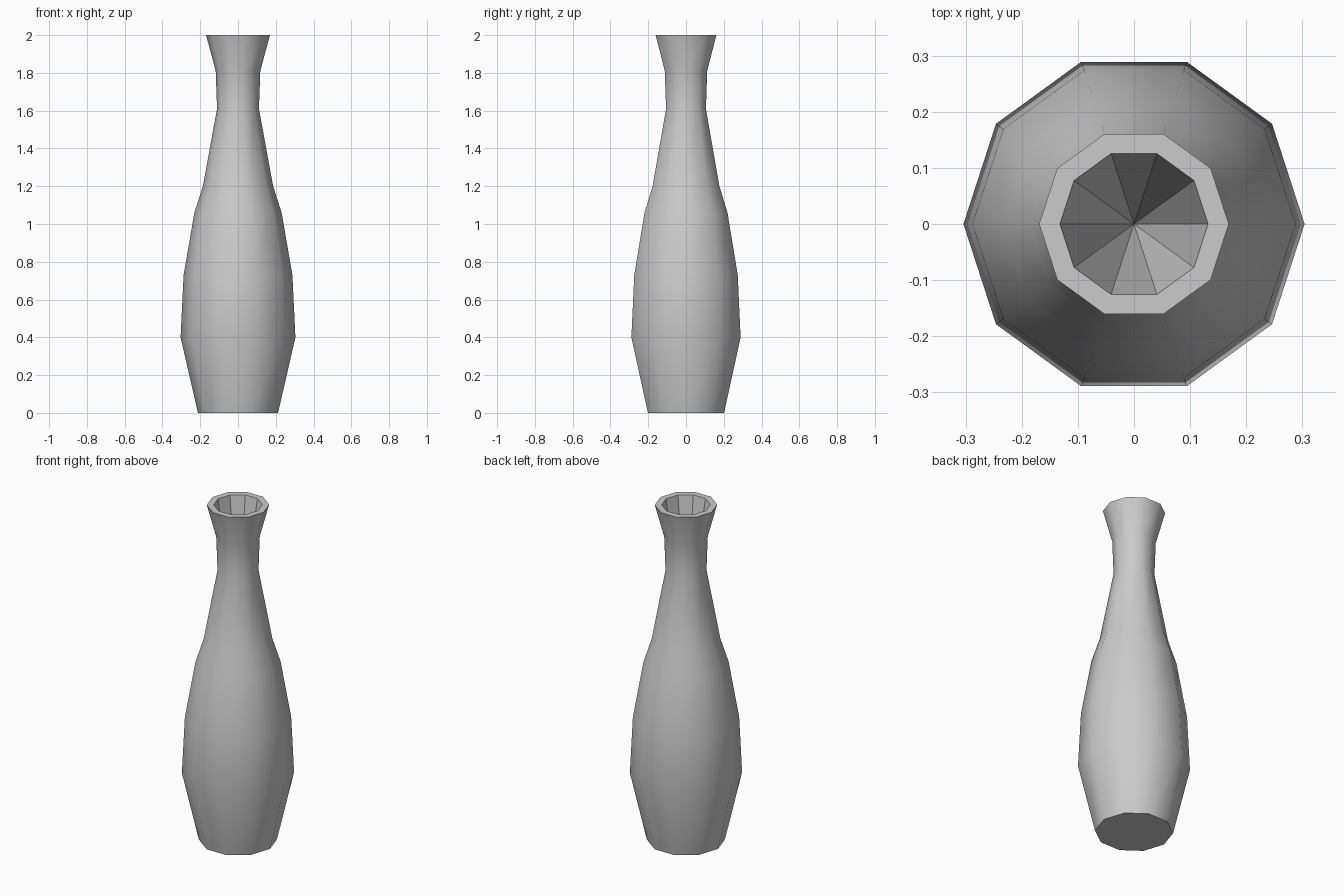
import bpy, bmesh
from math import cos, sin, pi

if "Cube" in bpy.data.objects:
    bpy.data.objects.remove(bpy.data.objects["Cube"])

SIDES = 10
# outer profile: radius, height
PROFILE = [(0.212, 0), (0.304, 0.4), (0.288, 0.73), (0.231, 1.06),
           (0.186, 1.2), (0.111, 1.61), (0.118, 1.81), (0.169, 2.0)]
MOUTH_R, MOUTH_DEPTH = 0.132, 0.8

bm = bmesh.new()


def ring(r, z):
    return [bm.verts.new((r * cos(2 * pi * i / SIDES), r * sin(2 * pi * i / SIDES), z))
            for i in range(SIDES)]


def bridge(a, b, smooth):
    for i in range(SIDES):
        j = (i + 1) % SIDES
        bm.faces.new((a[i], a[j], b[j], b[i])).smooth = smooth


# smooth outer wall
rings = [ring(r, z) for r, z in PROFILE]
for lower, upper in zip(rings, rings[1:]):
    bridge(lower, upper, True)

# flat base
bm.faces.new(rings[0][::-1])

# flat rim and faceted tapering mouth
mouth = ring(MOUTH_R, 2.0)
bridge(rings[-1], mouth, False)
tip = bm.verts.new((0, 0, 2.0 - MOUTH_DEPTH))
for i in range(SIDES):
    bm.faces.new((mouth[i], mouth[(i + 1) % SIDES], tip))

# keep the base and rim outlines crisp
for edge in bm.edges:
    if len({f.smooth for f in edge.link_faces}) > 1:
        edge.smooth = False

mesh = bpy.data.meshes.new("vase")
bm.to_mesh(mesh)
bm.free()
bpy.context.collection.objects.link(bpy.data.objects.new("vase", mesh))
